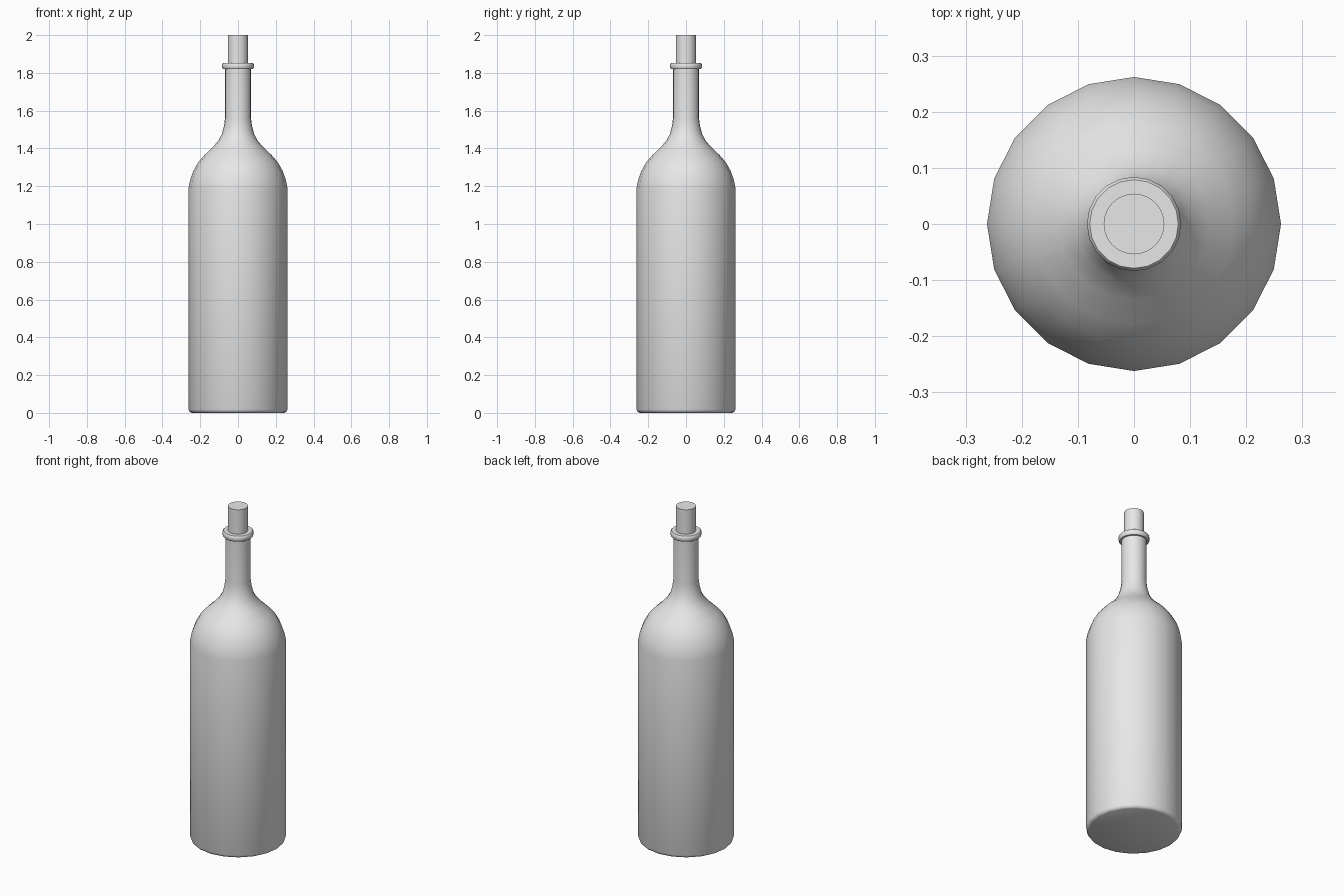
import bpy, bmesh, math

cube = bpy.data.objects.get("Cube")
if cube:
    bpy.data.objects.remove(cube, do_unlink=True)


def make_material(name, colour):
    mat = bpy.data.materials.new(name)
    mat.use_nodes = True
    mat.diffuse_color = colour
    mat.node_tree.nodes["Principled BSDF"].inputs["Base Color"].default_value = colour
    return mat


def lathe(name, profile, sides, mat, angle):
    """Turn a (radius, height) profile about z, closed with flat caps."""
    bm = bmesh.new()
    rings = []
    for r, z in profile:
        turns = [2 * math.pi * i / sides for i in range(sides)]
        rings.append([bm.verts.new((r * math.cos(a), r * math.sin(a), z)) for a in turns])
    for low, high in zip(rings, rings[1:]):
        for i in range(sides):
            j = (i + 1) % sides
            bm.faces.new((low[i], low[j], high[j], high[i]))
    bm.faces.new(rings[0][::-1])
    bm.faces.new(rings[-1])
    mesh = bpy.data.meshes.new(name)
    bm.to_mesh(mesh)
    bm.free()
    mesh.materials.append(mat)
    obj = bpy.data.objects.new(name, mesh)
    bpy.context.collection.objects.link(obj)
    bpy.ops.object.select_all(action="DESELECT")
    obj.select_set(True)
    bpy.context.view_layer.objects.active = obj
    bpy.ops.object.shade_smooth_by_angle(angle=math.radians(angle))
    return obj


grey = make_material("plain grey", (0.8, 0.8, 0.8, 1))

# Body, shoulder and neck
lathe("bottle_body", [
    (0.245, 0), (0.256, 0.005), (0.262, 0.018), (0.262, 1.19),
    (0.253, 1.235), (0.237, 1.28), (0.212, 1.325), (0.178, 1.365),
    (0.135, 1.405), (0.105, 1.44), (0.086, 1.475), (0.074, 1.52),
    (0.069, 1.56), (0.069, 1.83),
], 20, grey, 50)

# Lip ring around the mouth
lathe("lip_ring", [
    (0.069, 1.82), (0.079, 1.82), (0.084, 1.826),
    (0.084, 1.847), (0.079, 1.853), (0.054, 1.853),
], 20, grey, 50)

# Stopper
lathe("cork", [(0.054, 1.70), (0.054, 2.0)], 32, grey, 30)
